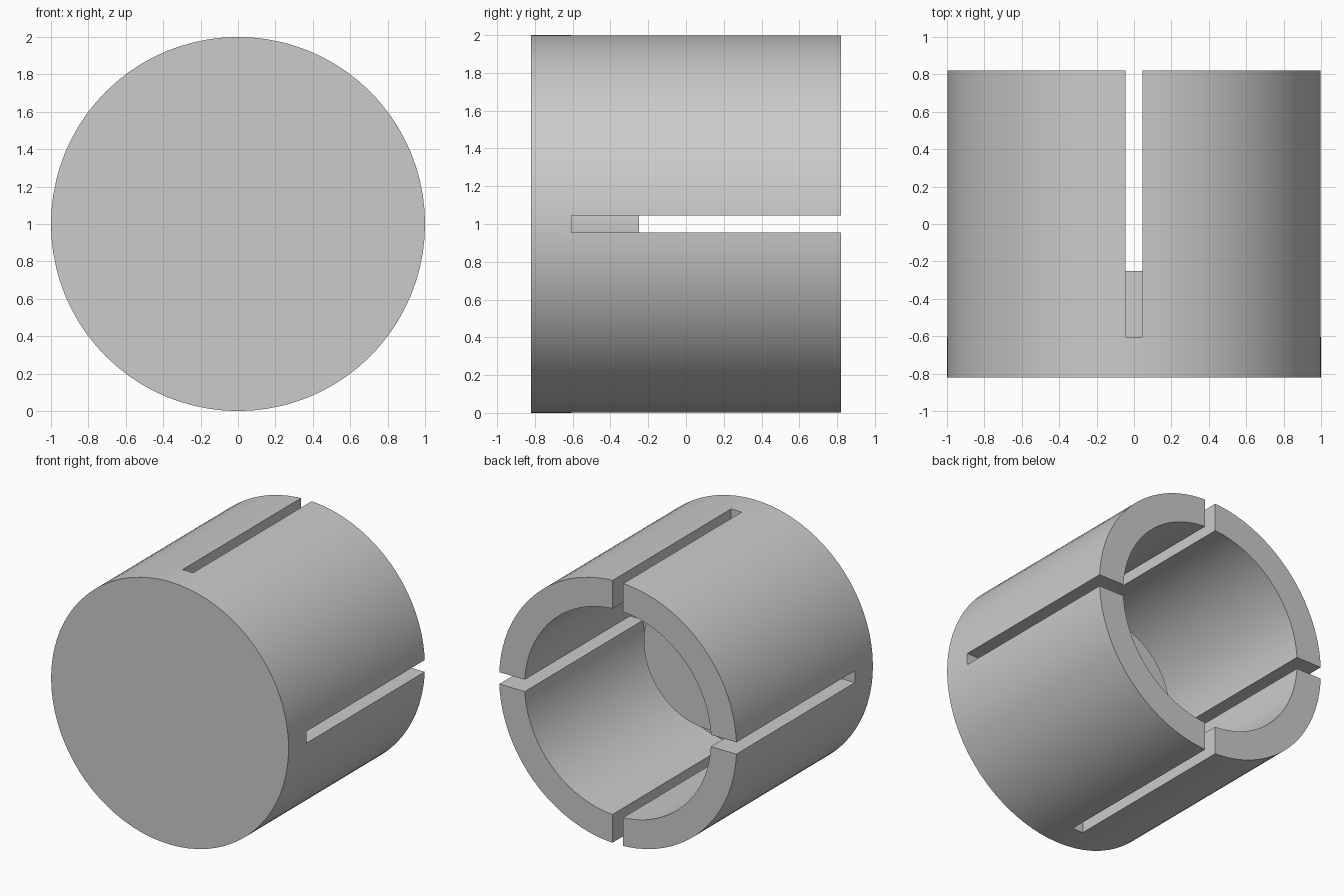
import bpy, bmesh, math
from mathutils import Matrix, Vector

cube = bpy.data.objects.get("Cube")
if cube:
    bpy.data.objects.remove(cube, do_unlink=True)

RADIUS, BORE, BOSS = 1.0, 0.785, 0.53
HALF_LENGTH, FLOOR, BOSS_END = 0.82, -0.605, -0.25
SLOT_WIDTH, SEGMENTS = 0.09, 80

grey = bpy.data.materials.new("light_grey")
grey.use_nodes = True
colour = (0.6, 0.6, 0.6, 1)
grey.diffuse_color = colour
grey.node_tree.nodes["Principled BSDF"].inputs["Base Color"].default_value = colour


def add_object(name, bm):
    bmesh.ops.recalc_face_normals(bm, faces=bm.faces)
    mesh = bpy.data.meshes.new(name)
    bm.to_mesh(mesh)
    bm.free()
    obj = bpy.data.objects.new(name, mesh)
    bpy.context.collection.objects.link(obj)
    mesh.materials.append(grey)
    return obj


# Cup body: closed front, open back, round boss on the bore floor
profile = [(RADIUS, -HALF_LENGTH), (RADIUS, HALF_LENGTH), (BORE, HALF_LENGTH),
           (BORE, FLOOR), (BOSS, FLOOR), (BOSS, BOSS_END)]
bm = bmesh.new()
rings = []
for r, y in profile:
    angles = [math.tau * i / SEGMENTS for i in range(SEGMENTS)]
    rings.append([bm.verts.new((r * math.cos(a), y, 1 + r * math.sin(a))) for a in angles])
for a, b in zip(rings, rings[1:]):
    for i in range(SEGMENTS):
        j = (i + 1) % SEGMENTS
        bm.faces.new((a[i], a[j], b[j], b[i]))
bm.faces.new(rings[0])
bm.faces.new(rings[-1])
body = add_object("slotted_cup", bm)

# Four slots through the wall, open at the back
bm = bmesh.new()
inner, outer, back = 0.65, 1.1, 0.95
size = Vector((outer - inner, back - FLOOR, SLOT_WIDTH))
centre = Vector(((inner + outer) / 2, (back + FLOOR) / 2, 0))
for k in range(4):
    place = (Matrix.Translation((0, 0, 1)) @ Matrix.Rotation(k * math.pi / 2, 4, 'Y')
             @ Matrix.Translation(centre) @ Matrix.Diagonal((*size, 1)))
    bmesh.ops.create_cube(bm, size=1, matrix=place)
cutter = add_object("slot_cutter", bm)
cutter.hide_render = True

cut = body.modifiers.new("slots", 'BOOLEAN')
cut.operation = 'DIFFERENCE'
cut.solver = 'EXACT'
cut.object = cutter

bpy.ops.object.select_all(action='DESELECT')
body.select_set(True)
bpy.context.view_layer.objects.active = body
bpy.ops.object.modifier_apply(modifier=cut.name)
bpy.data.objects.remove(cutter, do_unlink=True)
bpy.ops.object.shade_smooth_by_angle(angle=math.radians(30))
